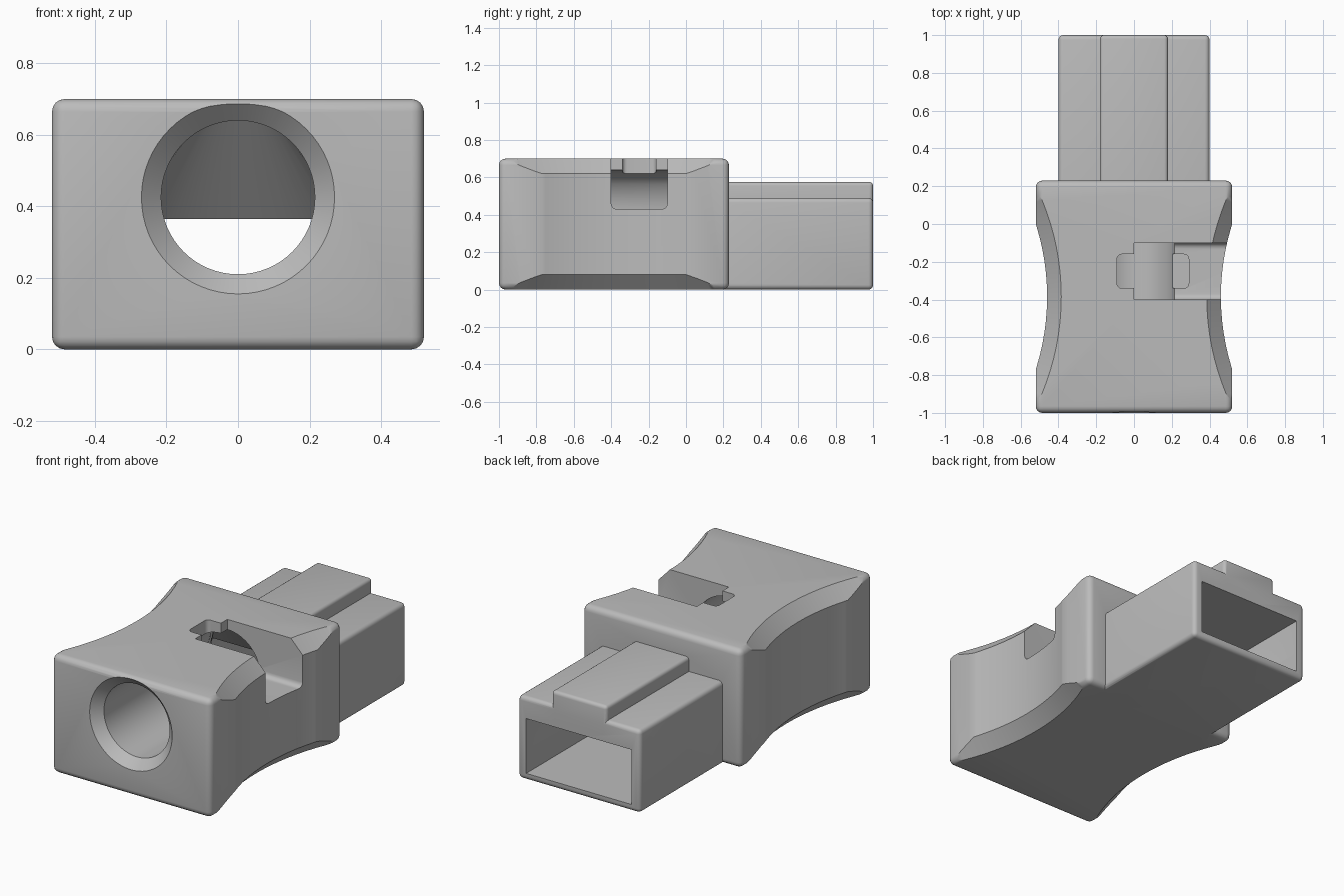
import bpy, bmesh
from math import cos, sin, pi, sqrt
from mathutils import Vector

old = bpy.data.objects.get("Cube")
if old:
    bpy.data.objects.remove(old, do_unlink=True)

grey = bpy.data.materials.new("plain grey")
grey.use_nodes = True
grey.diffuse_color = (0.5, 0.5, 0.5, 1)
grey.node_tree.nodes["Principled BSDF"].inputs["Base Color"].default_value = (0.5, 0.5, 0.5, 1)


def make_object(name, bm):
    bmesh.ops.recalc_face_normals(bm, faces=bm.faces)
    mesh = bpy.data.meshes.new(name)
    bm.to_mesh(mesh)
    bm.free()
    mesh.materials.append(grey)
    ob = bpy.data.objects.new(name, mesh)
    bpy.context.collection.objects.link(ob)
    return ob


def rounded_box(name, low, high, radius, segments=4, along=None):
    """Box between two corners; rounds all edges, or only those along one axis."""
    bm = bmesh.new()
    bmesh.ops.create_cube(bm, size=1)
    for v in bm.verts:
        v.co = Vector([a if c < 0 else b for c, a, b in zip(v.co, low, high)])
    edges = [e for e in bm.edges if along is None
             or abs((e.verts[0].co - e.verts[1].co)[along]) > 1e-4]
    bmesh.ops.bevel(bm, geom=edges, offset=radius, segments=segments,
                    profile=0.5, affect='EDGES')
    return make_object(name, bm)


def loft(name, rings):
    """Closed solid through rings of equal point count."""
    bm = bmesh.new()
    loops = [[bm.verts.new(p) for p in ring] for ring in rings]
    n = len(loops[0])
    for a, b in zip(loops, loops[1:]):
        for i in range(n):
            j = (i + 1) % n
            bm.faces.new((a[i], a[j], b[j], b[i]))
    bm.faces.new(loops[0])
    bm.faces.new(loops[-1])
    return make_object(name, bm)


def combine(target, tool, operation):
    mod = target.modifiers.new(operation.lower(), 'BOOLEAN')
    mod.operation = operation
    mod.solver = 'EXACT'
    mod.object = tool
    bpy.context.view_layer.update()
    graph = bpy.context.evaluated_depsgraph_get()
    mesh = bpy.data.meshes.new_from_object(target.evaluated_get(graph))
    target.modifiers.clear()
    target.data = mesh
    bpy.data.objects.remove(tool, do_unlink=True)


# Main housing
body = rounded_box("adapter_body", (-0.52, -1, 0), (0.52, 0.23, 0.70), 0.035)

# Finger scoops on both sides, flaring at top and bottom
for side in (1, -1):
    rings = []
    for z, r in ((-0.04, 1.3775), (0.08, 1.265), (0.62, 1.265), (0.74, 1.3775)):
        rings.append([(side * 1.725 + r * cos(2 * pi * i / 128),
                       -0.385 + r * sin(2 * pi * i / 128), z) for i in range(128)])
    combine(body, loft("scoop_cutter", rings), 'DIFFERENCE')

# Rear plug and its keying rib
plug = rounded_box("rear_plug", (-0.40, 0.1, 0), (0.40, 1, 0.49), 0.025)
rib = rounded_box("key_rib", (-0.18, 0.1, 0.38), (0.18, 1, 0.575), 0.02)
combine(plug, rib, 'UNION')
combine(body, plug, 'UNION')


# Passage: countersunk round bore that blends into a rectangular socket
def circle(y, r):
    return [(r * cos(2 * pi * i / 64), y, 0.425 + r * sin(2 * pi * i / 64))
            for i in range(64)]


def rectangle(y):
    def clamp(t):
        return max(-1, min(1, t * sqrt(2)))
    return [(0.345 * clamp(cos(2 * pi * i / 64)), y,
             0.203 + 0.162 * clamp(sin(2 * pi * i / 64))) for i in range(64)]


passage = loft("passage_cutter", [circle(-1.01, 0.28), circle(-0.945, 0.215),
                                  circle(0, 0.215), rectangle(0.25), rectangle(1.05)])
combine(body, passage, 'DIFFERENCE')

# Side slot open to the top, with a narrower crossing notch
slot = rounded_box("slot_cutter", (0, -0.40, 0.43), (0.8, -0.10, 0.9), 0.03, along=0)
combine(body, slot, 'DIFFERENCE')
notch = rounded_box("notch_cutter", (-0.09, -0.34, 0.36), (0.29, -0.16, 0.9), 0.025, along=2)
combine(body, notch, 'DIFFERENCE')

# Smooth curved surfaces, crisp edges
bpy.ops.object.select_all(action='DESELECT')
body.select_set(True)
bpy.context.view_layer.objects.active = body
bpy.ops.object.shade_smooth_by_angle(angle=pi / 6)
